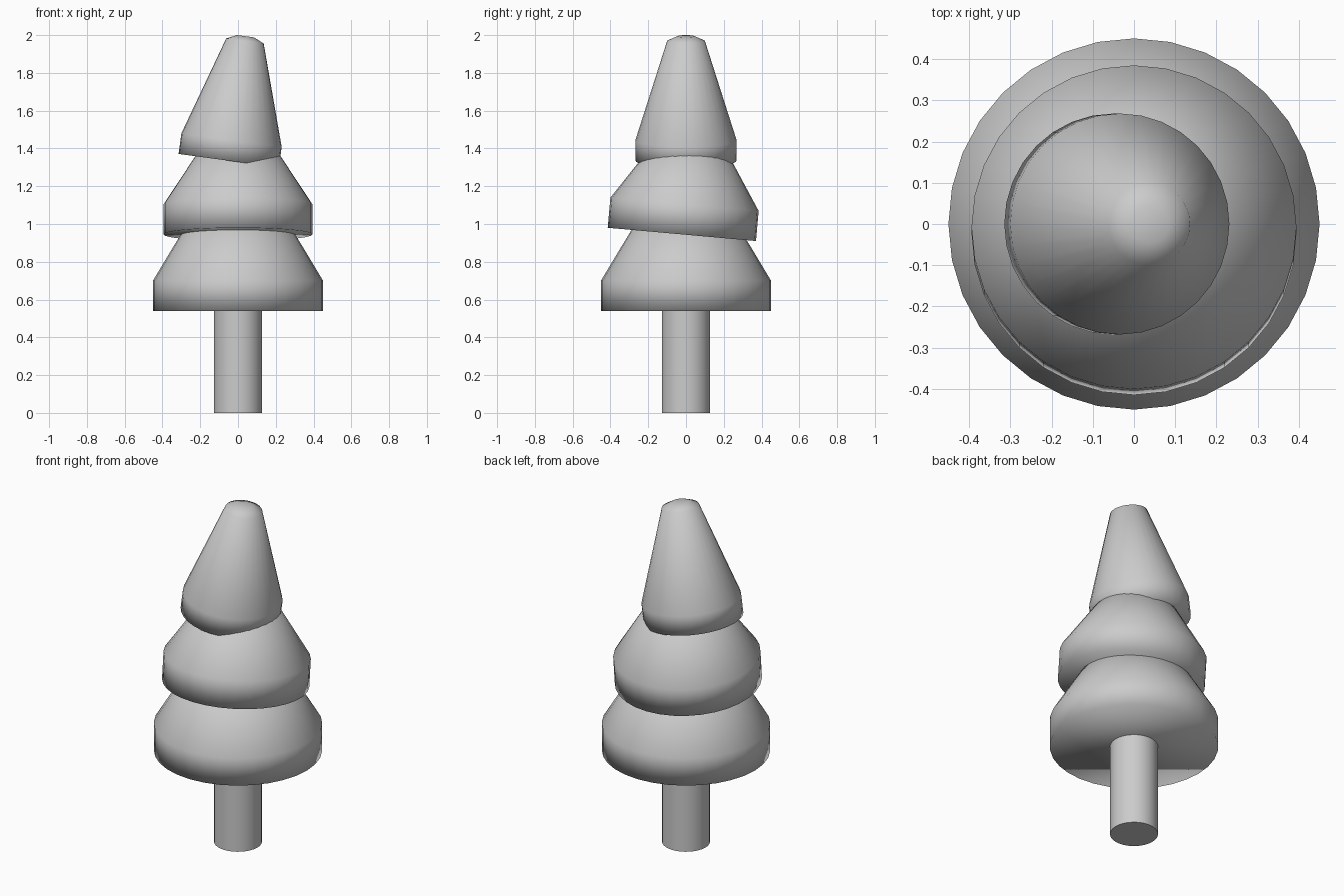
import bpy, bmesh, math

cube = bpy.data.objects.get("Cube")
if cube:
    bpy.data.objects.remove(cube, do_unlink=True)

# One plain grey for the whole tree
grey = bpy.data.materials.new("light grey")
grey.use_nodes = True
grey.diffuse_color = (0.6, 0.6, 0.6, 1)
grey.node_tree.nodes["Principled BSDF"].inputs["Base Color"].default_value = (0.6, 0.6, 0.6, 1)

SIDES = 32


def lathe(name, profile, location=(0, 0, 0), tilt=(0, 0), sharp=False):
    """Closed solid of revolution from (radius, height) pairs, bottom to top."""
    bm = bmesh.new()
    rings = []
    for r, z in profile:
        angles = [2 * math.pi * i / SIDES for i in range(SIDES)]
        rings.append([bm.verts.new((r * math.cos(a), r * math.sin(a), z)) for a in angles])
    for low, high in zip(rings, rings[1:]):
        for i in range(SIDES):
            j = (i + 1) % SIDES
            bm.faces.new((low[i], low[j], high[j], high[i]))
    bm.faces.new(rings[0][::-1])
    bm.faces.new(rings[-1])
    for face in bm.faces:
        face.smooth = True
    mesh = bpy.data.meshes.new(name)
    bm.to_mesh(mesh)
    bm.free()
    mesh.materials.append(grey)
    obj = bpy.data.objects.new(name, mesh)
    bpy.context.collection.objects.link(obj)
    obj.location = location
    obj.rotation_euler = (math.radians(tilt[0]), math.radians(tilt[1]), 0)
    if sharp:
        bpy.ops.object.select_all(action="DESELECT")
        obj.select_set(True)
        bpy.context.view_layer.objects.active = obj
        bpy.ops.object.shade_smooth_by_angle(angle=math.radians(40))
    return obj


# Trunk
lathe("trunk", [(0.128, 0), (0.128, 0.6)], sharp=True)

# Foliage tiers: short upright skirt, then a cone; the upper two lean
lathe("lower_tier", [(0.45, 0), (0.45, 0.16), (0.24, 0.51)], (0, 0, 0.54))
lathe("middle_tier", [(0.394, 0), (0.394, 0.16), (0.17, 0.5)],
      (0, -0.022, 0.945), tilt=(-5.1, 0))
lathe("top_tier", [(0.268, 0), (0.268, 0.11), (0.1, 0.64), (0.045, 0.665)],
      (-0.049, 0, 1.335), tilt=(0, 7.7))
